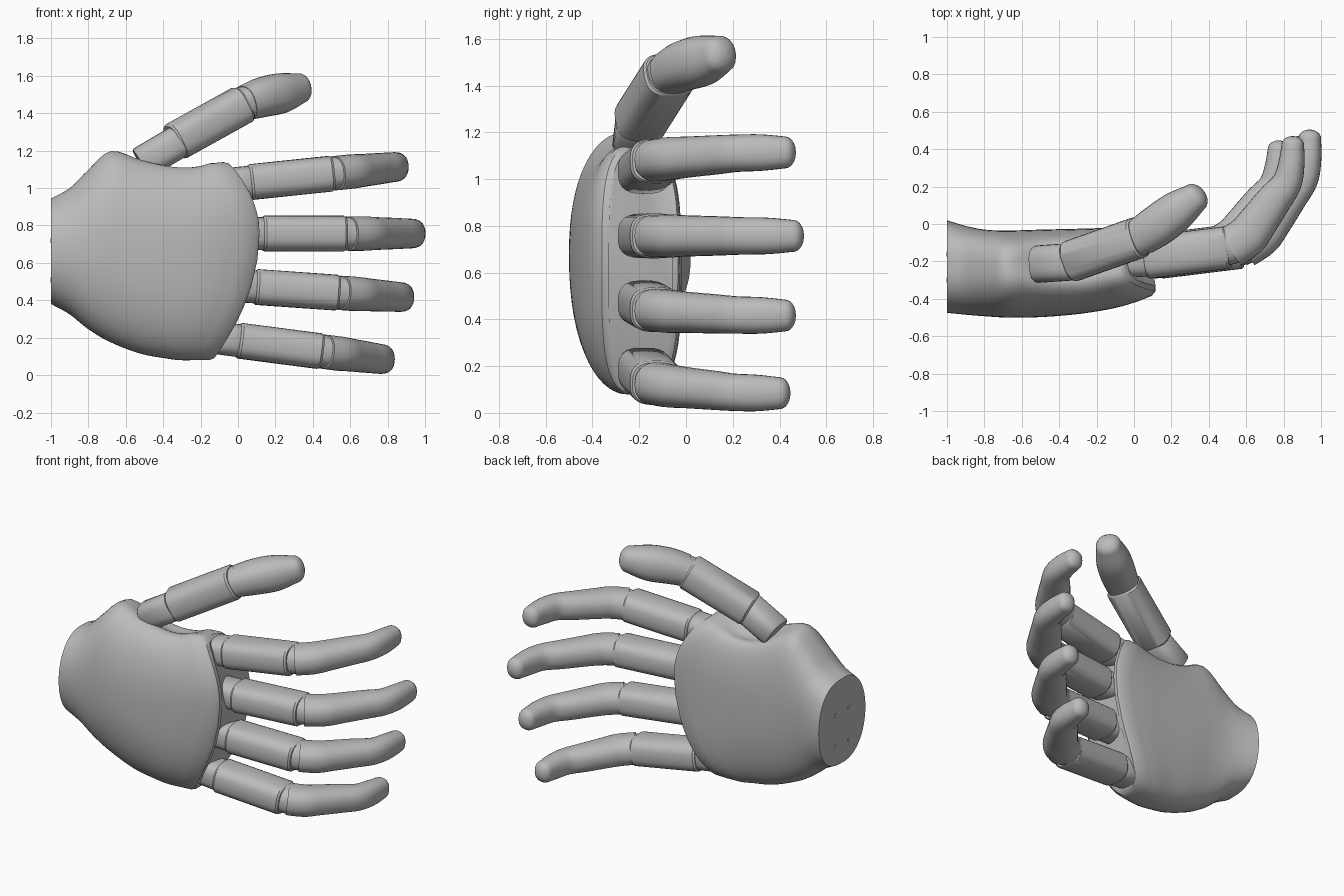
import bpy
import bmesh
from math import sin, cos, pi, radians, exp
from mathutils import Vector

if "Cube" in bpy.data.objects:
    bpy.data.objects.remove(bpy.data.objects["Cube"])

grey = bpy.data.materials.new("grey_plastic")
grey.use_nodes = True
COLOUR = (0.5, 0.5, 0.5, 1)
grey.diffuse_color = COLOUR
grey.node_tree.nodes["Principled BSDF"].inputs["Base Color"].default_value = COLOUR


def smooth_rows(rows, steps):
    """Catmull-Rom interpolation through rows of numbers."""
    pts = [Vector(r) for r in rows]
    out = []
    for i in range(len(pts) - 1):
        a, b = pts[max(i - 1, 0)], pts[i]
        c, d = pts[i + 1], pts[min(i + 2, len(pts) - 1)]
        for k in range(steps):
            t = k / steps
            out.append(0.5 * (2 * b + (c - a) * t + (2 * a - 5 * b + 4 * c - d) * t * t
                              + (3 * b - a - 3 * c + d) * t ** 3))
    return out + [pts[-1]]


def power(v, e):
    return (1 if v >= 0 else -1) * abs(v) ** (2 / e)


def loft(name, rings):
    """Skin closed rings of points and cap both ends."""
    bm = bmesh.new()
    loops = [[bm.verts.new(p) for p in ring] for ring in rings]
    n = len(loops[0])
    for a, b in zip(loops, loops[1:]):
        for i in range(n):
            j = (i + 1) % n
            bm.faces.new((a[i], a[j], b[j], b[i]))
    bm.faces.new(loops[0])
    bm.faces.new(loops[-1])
    bmesh.ops.recalc_face_normals(bm, faces=bm.faces)
    mesh = bpy.data.meshes.new(name)
    bm.to_mesh(mesh)
    bm.free()
    mesh.materials.append(grey)
    ob = bpy.data.objects.new(name, mesh)
    bpy.context.collection.objects.link(ob)
    bpy.ops.object.select_all(action="DESELECT")
    ob.select_set(True)
    bpy.context.view_layer.objects.active = ob
    bpy.ops.object.shade_smooth_by_angle(angle=radians(35))
    return ob


def tube(name, rows, e=2.4, sides=28):
    """Sweep a rounded section; each row is x, y, z, depth radius, height radius."""
    pts = [Vector(r[:3]) for r in rows]
    rings = []
    for i, r in enumerate(rows):
        d = (pts[min(i + 1, len(pts) - 1)] - pts[max(i - 1, 0)]).normalized()
        side = Vector((0, 0, 1)).cross(d).normalized()
        up = d.cross(side)
        rings.append([pts[i] + side * r[3] * power(cos(2 * pi * k / sides), e)
                      + up * r[4] * power(sin(2 * pi * k / sides), e) for k in range(sides)])
    return loft(name, rings)


def block(name, a, b, ry, rz, lip=0.012):
    """Straight link with softly chamfered ends."""
    a, b = Vector(a), Vector(b)
    d = (b - a).normalized() * lip
    ends = [(a, 0.92), (a + d, 1), (b - d, 1), (b, 0.92)]
    return tube(name, [(*p, ry * s, rz * s) for p, s in ends], 2.8)


def tip(name, rows):
    """Smooth curved end link with a domed tip."""
    rows = smooth_rows(rows, 5)
    last, prev = rows[-1], rows[-3]
    d = (Vector(last[:3]) - Vector(prev[:3])).normalized()
    reach = last[3] * 0.75
    dome = []
    for k in range(1, 6):
        t = k / 5 * pi / 2 * 0.96
        p = Vector(last[:3]) + d * reach * sin(t)
        dome.append((*p, last[3] * cos(t), last[4] * cos(t)))
    return tube(name, rows + dome, 2.3)


# Palm shell: x, low z, high z, front y, back y, end curvature, squareness
palm_rows = [
    (-1.0, .38, .945, -.475, .02, 0, 2.1),
    (-.9, .325, 1.0, -.485, -.01, 0, 2.1),
    (-.8, .245, 1.1, -.493, -.03, 0, 2.2),
    (-.68, .175, 1.205, -.5, -.035, 0, 2.2),
    (-.5, .115, 1.17, -.498, -.03, .1, 2.3),
    (-.28, .09, 1.14, -.48, -.025, .45, 2.6),
    (-.1, .08, 1.135, -.45, -.02, .85, 3.1),
    (.02, .08, 1.15, -.415, -.02, 1, 3.6),
]
rim_rows = [(.095, .08, 1.15, -.385, -.025, 1, 3.7),
            (.115, .09, 1.14, -.36, -.035, 1, 3.7),
            (.115, .12, 1.11, -.33, -.06, 1, 3.7)]
palm_rings = []
for x, lo, hi, yf, yb, bend, e in smooth_rows(palm_rows, 4) + rim_rows:
    ring = []
    zc, yc = (lo + hi) / 2, -.25
    for k in range(64):
        c, s = cos(2 * pi * k / 64), sin(2 * pi * k / 64)
        z = zc + (hi - lo) / 2 * power(s, e)
        y = yc + ((yb - yc) * power(c, 3) if c > 0 else (yc - yf) * power(c, 2.1))
        dz = z - .76
        px = x - bend * (1.15 if dz > 0 else .54) * dz * dz
        # Hollow beside the thumb root
        if s > 0:
            z -= .08 * s ** 4 * exp(-((px + .36) / .24) ** 2 - ((y + .18) / .1) ** 2)
        ring.append((px, y, z))
    palm_rings.append(ring)
loft("palm", palm_rings)

# Screw heads on the wrist cap
for i, y in enumerate((-.3, -.16)):
    for j, z in enumerate((.51, .72)):
        tube(f"wrist_screw_{i}{j}", [(-.99, y, z, .014, .014), (-1.002, y, z, .014, .014)], 2, 12)

# Four fingers: joint x, height at x = 0, upward slope, end link scale
fingers = {
    "index": (.525, 1.025, .105, .94),
    "middle": (.595, .757, 0, 1),
    "ring": (.555, .478, -.07, .94),
    "little": (.465, .185, -.13, .9),
}
# End link relative to the joint: x, y, depth radius, height radius
end_path = [(-.01, -.005, .112, .092), (.08, .055, .112, .092), (.14, .13, .106, .088),
            (.235, .26, .094, .084), (.31, .36, .08, .08), (.337, .47, .07, .078),
            (.345, .58, .06, .068)]
for name, (jx, z0, slope, size) in fingers.items():
    def at(x, y):
        return (x, y, z0 + slope * x)
    start = jx - .465
    block(name + "_root", at(start - .16, -.19), at(start + .02, -.18), .1, .088)
    block(name + "_near_link", at(start, -.18), at(jx - .02, -.125), .114, .096)
    tube(name + "_joint", [(*at(jx - .06, -.125), .105, .088), (*at(jx + .03, -.1), .105, .088)])
    tip(name + "_end_link", [(*at(jx + x * size, -.12 + y * size), ry, rz)
                             for x, y, ry, rz in end_path])

# Thumb
block("thumb_root", (-.52, -.215, 1.13), (-.3, -.2, 1.26), .1, .09)
block("thumb_near_link", (-.34, -.2, 1.245), (.03, -.07, 1.45), .112, .103)
tube("thumb_joint", [(0, -.08, 1.435, .102, .092), (.1, -.03, 1.48, .102, .092)])
tip("thumb_end_link", [(.04, -.065, 1.455, .104, .094), (.13, -.005, 1.485, .112, .106),
                       (.23, .07, 1.508, .107, .107), (.325, .14, 1.533, .08, .082)])
